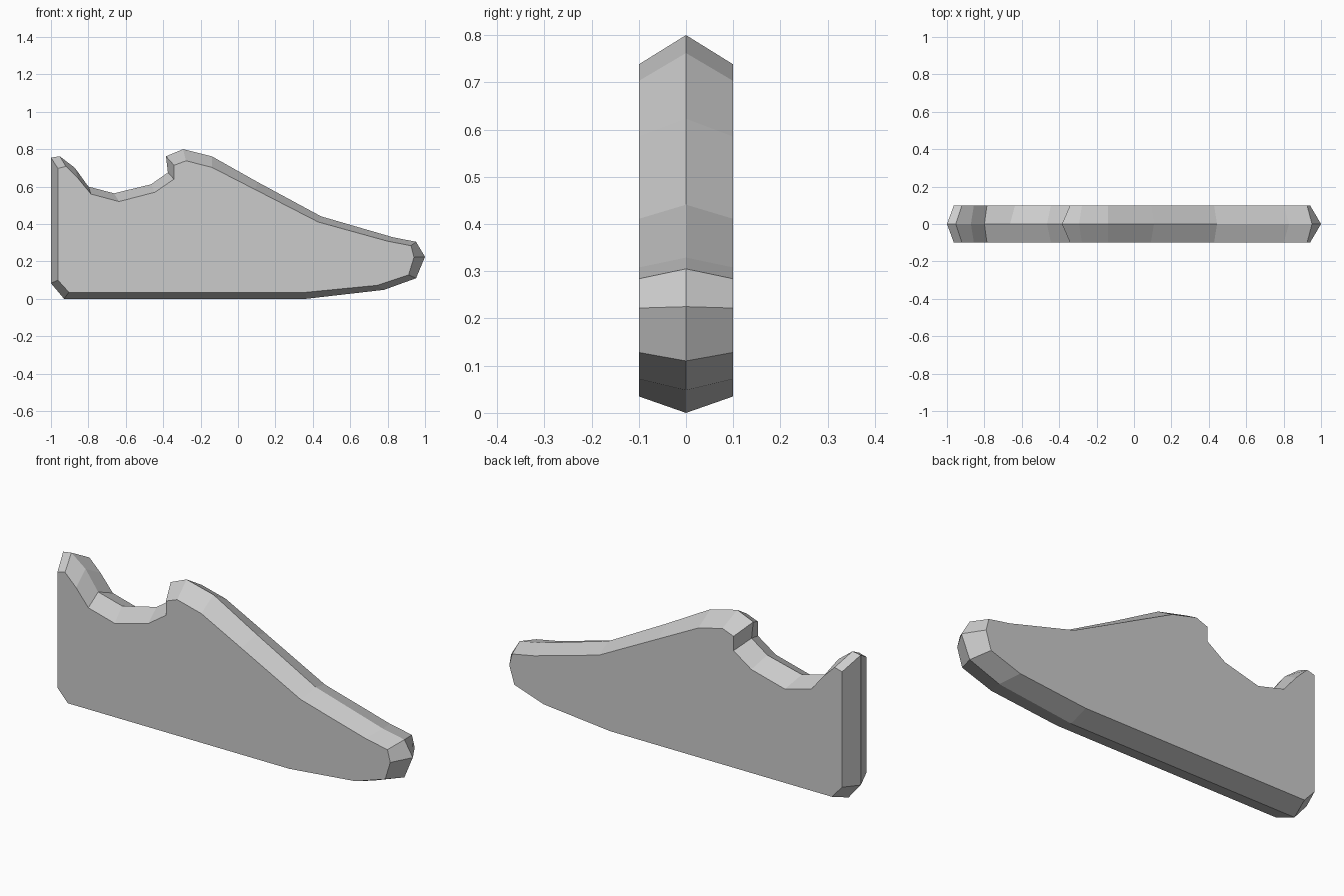
import bpy, bmesh

HALF_WIDTH = 0.1

# Shoe silhouette: (x, z) on the centre ridge, then (x, z) on the flat side
PROFILE = [
    # heel bottom, sole and toe
    (-1.00, 0.083, -0.963, 0.10), (-0.93, 0.00, -0.904, 0.035),
    (0.364, 0.00, 0.364, 0.035), (0.781, 0.048, 0.743, 0.072),
    (0.952, 0.11, 0.912, 0.128), (1.00, 0.225, 0.941, 0.222),
    (0.952, 0.305, 0.925, 0.284),
    # instep up to the tongue
    (0.829, 0.329, 0.80, 0.308), (0.444, 0.441, 0.428, 0.411),
    (0.107, 0.623, 0.09, 0.585), (-0.14, 0.762, -0.14, 0.703),
    (-0.294, 0.80, -0.278, 0.738), (-0.385, 0.762, -0.342, 0.714),
    # ankle opening and heel tab
    (-0.375, 0.675, -0.342, 0.64), (-0.465, 0.612, -0.444, 0.57),
    (-0.663, 0.564, -0.636, 0.52), (-0.80, 0.60, -0.786, 0.56),
    (-0.872, 0.70, -0.856, 0.645), (-0.953, 0.762, -0.92, 0.708),
    (-1.00, 0.755, -0.963, 0.697),
]

bm = bmesh.new()
ridge = [bm.verts.new((x, 0, z)) for x, z, _, _ in PROFILE]
count = len(PROFILE)

# Each side: a bevelled rim strip from the ridge plus a flat cap
for side in (-1, 1):
    rim = [bm.verts.new((x, side * HALF_WIDTH, z)) for _, _, x, z in PROFILE]
    bm.faces.new(rim)
    for i in range(count):
        j = (i + 1) % count
        bm.faces.new((ridge[i], ridge[j], rim[j], rim[i]))

bmesh.ops.recalc_face_normals(bm, faces=bm.faces)
mesh = bpy.data.meshes.new("shoe_body")
bm.to_mesh(mesh)
bm.free()
shoe = bpy.data.objects.new("shoe_body", mesh)
bpy.context.collection.objects.link(shoe)
